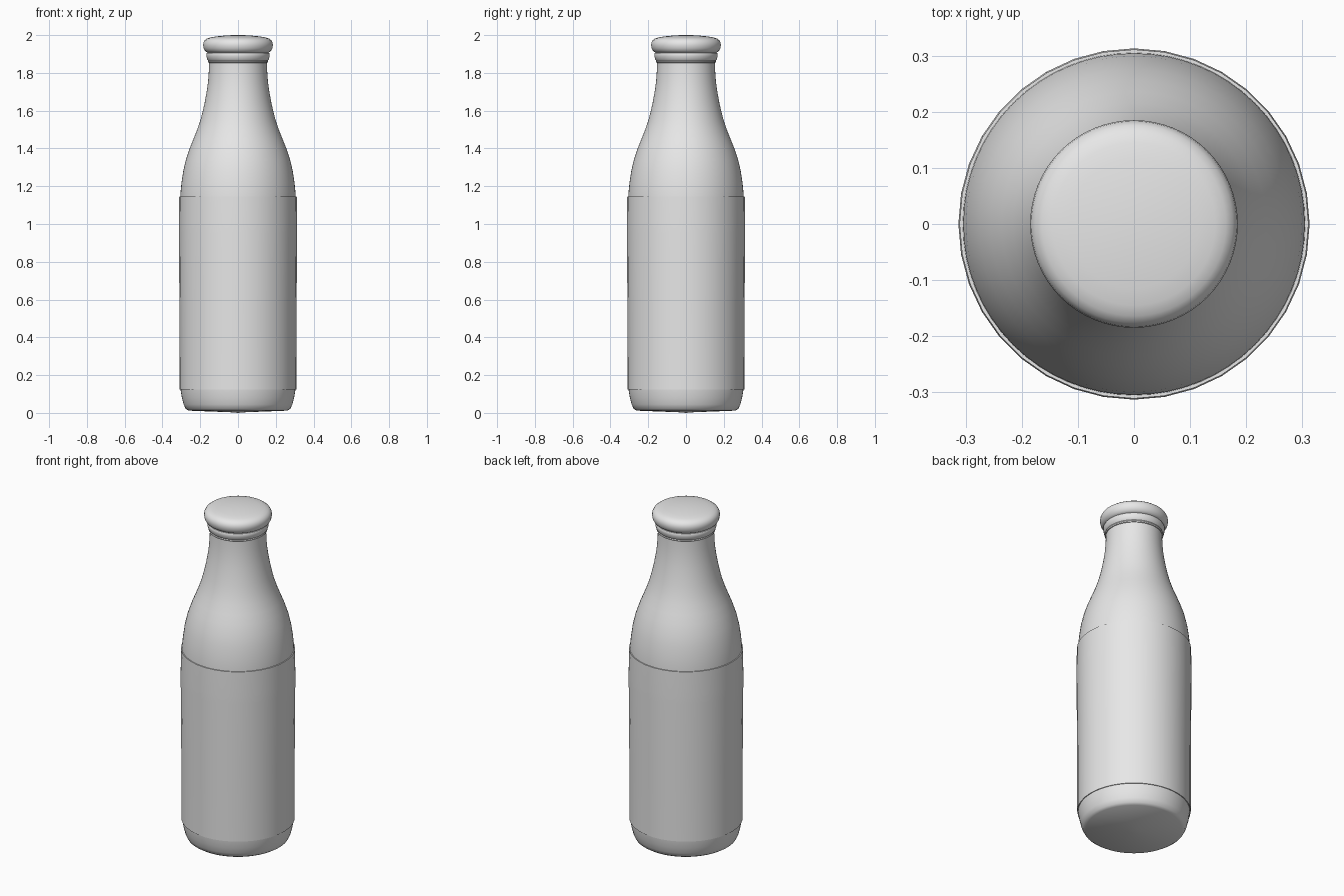
import bpy, bmesh, math

glass = bpy.data.materials.new("light grey")
glass.diffuse_color = (0.8, 0.8, 0.8, 1)


def lathe(name, profile, sides, angle=35):
    """Revolve an (r, z) profile, listed bottom to top on the outside, about z."""
    bm = bmesh.new()
    rings = []
    for r, z in profile:
        if r == 0:
            rings.append([bm.verts.new((0, 0, z))] * sides)
        else:
            rings.append([bm.verts.new((r * math.cos(2 * math.pi * i / sides),
                                        r * math.sin(2 * math.pi * i / sides), z))
                          for i in range(sides)])
    for a, b in zip(rings, rings[1:]):
        for i in range(sides):
            j = (i + 1) % sides
            quad = list(dict.fromkeys((a[i], a[j], b[j], b[i])))
            bm.faces.new(quad)
    me = bpy.data.meshes.new(name)
    bm.to_mesh(me)
    bm.free()
    me.materials.append(glass)
    ob = bpy.data.objects.new(name, me)
    bpy.context.collection.objects.link(ob)
    bpy.ops.object.select_all(action='DESELECT')
    ob.select_set(True)
    bpy.context.view_layer.objects.active = ob
    bpy.ops.object.shade_smooth_by_angle(angle=math.radians(angle))
    return ob


# Bottle body: base, rounded heel, straight wall, shoulder and neck
lathe("bottle_body", [
    (0, 0), (0.03, 0.003), (0.262, 0.012), (0.277, 0.022), (0.288, 0.045),
    (0.297, 0.08), (0.303, 0.115), (0.306, 0.15), (0.306, 1.12),
    (0.304, 1.17), (0.299, 1.22), (0.290, 1.28), (0.276, 1.34), (0.256, 1.40),
    (0.236, 1.45), (0.216, 1.50), (0.199, 1.55), (0.186, 1.60), (0.175, 1.65),
    (0.166, 1.70), (0.159, 1.75), (0.155, 1.80), (0.153, 1.853), (0.153, 1.91)], 64)

# Thin sleeve wrapped round the straight wall
lathe("label_sleeve", [
    (0.302, 0.125), (0.309, 0.125), (0.310, 0.55), (0.313, 0.95),
    (0.313, 1.0), (0.311, 1.145), (0.303, 1.145)], 36)

# Stepped collar below the cap
lathe("neck_collar", [
    (0.150, 1.853), (0.157, 1.854), (0.160, 1.860), (0.158, 1.866), (0.163, 1.872),
    (0.167, 1.888), (0.168, 1.900), (0.165, 1.906), (0.150, 1.908)], 64)

# Rounded cap
lathe("cap", [
    (0.145, 1.905), (0.163, 1.908), (0.174, 1.916), (0.182, 1.930), (0.185, 1.947),
    (0.183, 1.961), (0.176, 1.973), (0.164, 1.982), (0.145, 1.988), (0.115, 1.993),
    (0.075, 1.997), (0.035, 1.9995), (0, 2.0)], 64)
